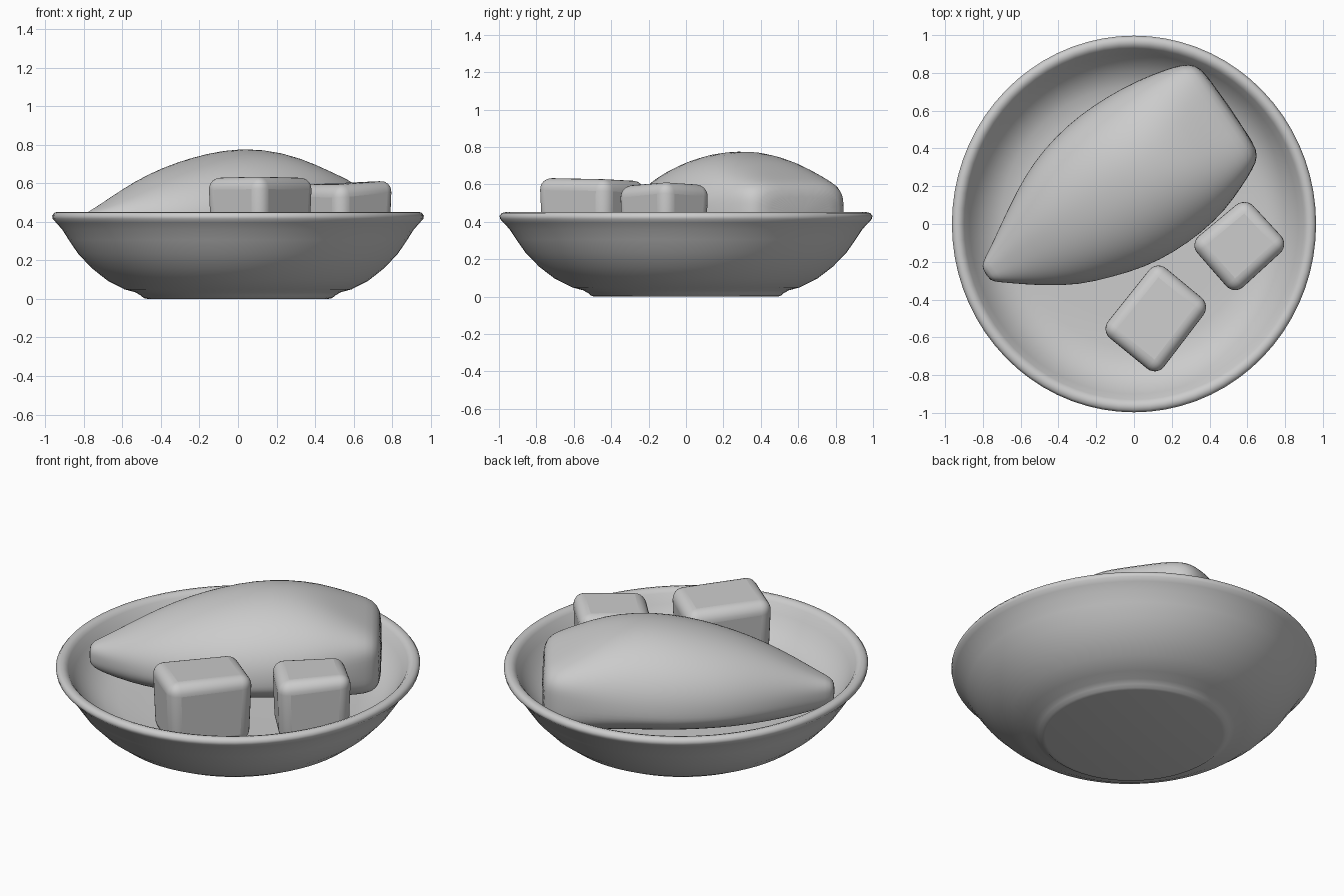
import bpy, bmesh, math
from mathutils import Vector


def finish(name, bm, angle=40):
    bmesh.ops.recalc_face_normals(bm, faces=bm.faces)
    mesh = bpy.data.meshes.new(name)
    bm.to_mesh(mesh)
    bm.free()
    ob = bpy.data.objects.new(name, mesh)
    bpy.context.collection.objects.link(ob)
    bpy.ops.object.select_all(action='DESELECT')
    ob.select_set(True)
    bpy.context.view_layer.objects.active = ob
    bpy.ops.object.shade_smooth_by_angle(angle=math.radians(angle))
    return ob


def loft(bm, rings):
    # Bridge closed rings of points and cap both ends
    loops = [[bm.verts.new(p) for p in r] for r in rings]
    n = len(loops[0])
    for a, b in zip(loops, loops[1:]):
        for i in range(n):
            j = (i + 1) % n
            bm.faces.new((a[i], a[j], b[j], b[i]))
    bm.faces.new(loops[0])
    bm.faces.new(loops[-1])


# Bowl: slightly oval lathe, outside foot to rim to inner floor
profile = [(0.485, 0), (0.505, 0.004), (0.522, 0.018), (0.55, 0.034), (0.61, 0.050),
           (0.70, 0.095), (0.785, 0.16), (0.858, 0.235), (0.907, 0.305), (0.943, 0.36),
           (0.975, 0.395), (0.994, 0.415), (0.997, 0.432), (0.985, 0.447),
           (0.965, 0.452), (0.945, 0.446), (0.93, 0.43), (0.90, 0.38),
           (0.86, 0.325), (0.80, 0.272), (0.73, 0.24), (0.65, 0.228), (0.5, 0.225)]
bm = bmesh.new()
N = 72
loft(bm, [[(0.967 * r * math.cos(2 * math.pi * i / N), r * math.sin(2 * math.pi * i / N), z)
           for i in range(N)] for r, z in profile])
finish("bowl", bm, 50)

# Loaf-shaped potato: sections along a diagonal axis
# distance, left half width, right half width, bottom, middle, top, roundness
sections = [(-0.016, 0.035, 0.035, 0.345, 0.39, 0.425, 2.6),
            (0.006, 0.065, 0.06, 0.32, 0.39, 0.455, 2.6),
            (0.06, 0.092, 0.105, 0.295, 0.39, 0.475, 2.5),
            (0.2, 0.175, 0.22, 0.265, 0.39, 0.547, 2.3),
            (0.36, 0.27, 0.325, 0.25, 0.39, 0.628, 2.1),
            (0.53, 0.35, 0.39, 0.245, 0.395, 0.693, 2.1),
            (0.7, 0.395, 0.445, 0.245, 0.40, 0.74, 2.1),
            (0.87, 0.417, 0.467, 0.245, 0.405, 0.774, 2.1),
            (1.05, 0.415, 0.465, 0.245, 0.415, 0.782, 2.1),
            (1.22, 0.396, 0.438, 0.25, 0.42, 0.745, 2.4),
            (1.36, 0.364, 0.385, 0.255, 0.43, 0.68, 3.0),
            (1.47, 0.332, 0.338, 0.265, 0.43, 0.63, 4.0),
            (1.525, 0.29, 0.30, 0.285, 0.43, 0.60, 4.2),
            (1.55, 0.225, 0.235, 0.33, 0.43, 0.545, 3.6)]
tip = Vector((-0.77, -0.26, 0))
along = Vector((0.824, 0.567, 0))
side = Vector((-0.567, 0.824, 0))


def section(d, left, right, bottom, mid, top, e):
    ring = []
    for i in range(40):
        a = 2 * math.pi * i / 40
        c, s = math.cos(a), math.sin(a)
        v = math.copysign(abs(c) ** (2 / e), c) * (left if c > 0 else right)
        z = math.copysign(abs(s) ** (2 / e), s) * (top - mid if s > 0 else mid - bottom)
        ring.append(tip + along * d + side * v + Vector((0, 0, mid + z)))
    return ring


bm = bmesh.new()
loft(bm, [section(*s) for s in sections])
potato = finish("potato", bm, 80)
subsurf = potato.modifiers.new("smooth", 'SUBSURF')
subsurf.levels = subsurf.render_levels = 1


# Rounded food cubes, slightly narrower at the bottom
def chunk(name, corners, bottom):
    bm = bmesh.new()
    cx = sum(c[0] for c in corners) / 4
    cy = sum(c[1] for c in corners) / 4
    low = [(cx + (x - cx) * 0.94, cy + (y - cy) * 0.94, bottom) for x, y, z in corners]
    loft(bm, [low, corners])
    ob = finish(name, bm, 80)
    bev = ob.modifiers.new("rounding", 'BEVEL')
    bev.width = 0.065
    bev.segments = 6
    bev.limit_method = 'NONE'


chunk("large_cube", [(-0.18, -0.565, 0.63), (0.12, -0.81, 0.635),
                     (0.41, -0.43, 0.63), (0.12, -0.19, 0.615)], 0.235)
chunk("small_cube", [(0.29, -0.105, 0.595), (0.53, -0.38, 0.59),
                     (0.825, -0.11, 0.62), (0.59, 0.145, 0.595)], 0.23)
